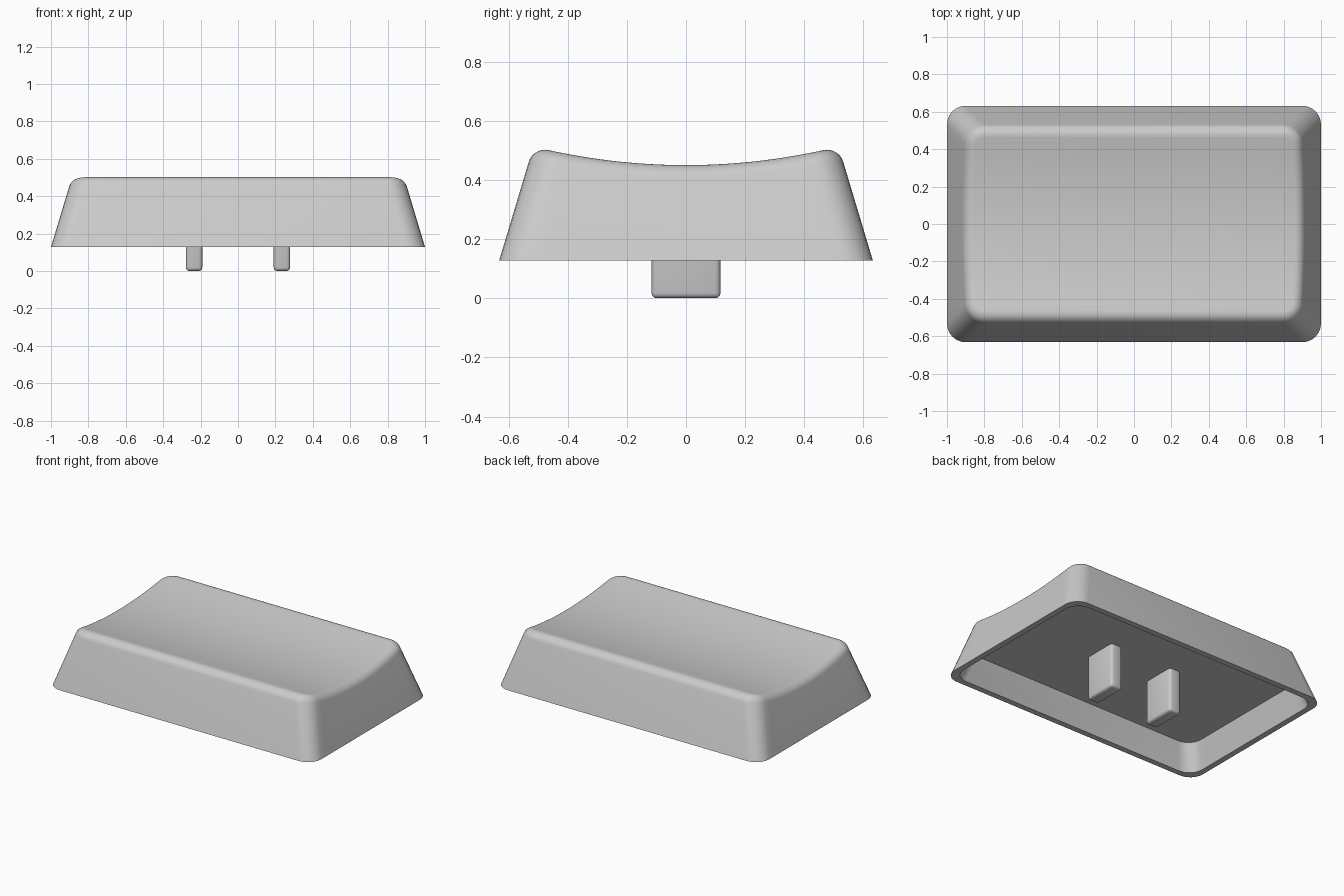
import bpy, bmesh
from math import cos, sin, pi, radians, sqrt, acos, tan
from mathutils import Vector

if "Cube" in bpy.data.objects:
    bpy.data.objects.remove(bpy.data.objects["Cube"], do_unlink=True)

HALF_X, HALF_Y = 1.0, 0.632     # footprint
BASE, VALLEY, CEILING = 0.127, 0.45, 0.30
DRAFT, DISH = 0.3, 0.235        # wall slope and top curvature
CORNER, FILLET, WALL = 0.1, 0.058, 0.04
ARC, SIDE, ROUND = 6, 20, 7     # segment counts

grey = bpy.data.materials.new("light_grey")
grey.use_nodes = True
colour = (0.6, 0.6, 0.6, 1)
grey.diffuse_color = colour
grey.node_tree.nodes["Principled BSDF"].inputs["Base Color"].default_value = colour


def outline():
    """Right half of a rounded rectangle: (corner sign or blend in y, angle)."""
    pts = [(-1, radians(-90 + 90 * i / ARC)) for i in range(ARC + 1)]
    pts += [(-1 + 2 * i / SIDE, 0) for i in range(1, SIDE)]
    return pts + [(1, radians(90 * i / ARC)) for i in range(ARC + 1)]


def point(p, z, inset=0):
    d = DRAFT * (z - BASE) + inset
    blend, a = p
    return Vector((HALF_X - d - CORNER + CORNER * cos(a),
                   blend * (HALF_Y - d - CORNER) + CORNER * sin(a), z))


def dish(y):
    return VALLEY + DISH * y * y


def rim_arc(p):
    """Fillet between the sloping wall and the dished top."""
    z = VALLEY
    for _ in range(12):
        z = dish(point(p, z).y)
    peak = point(p, z)
    down = (point(p, BASE) - peak).normalized()
    a = p[1]
    inward = Vector((-cos(a), -sin(a), -2 * DISH * peak.y * sin(a))).normalized()
    turn = pi - acos(max(-1, min(1, down.dot(inward))))
    reach = FILLET * tan(turn / 2)
    start, end = peak + down * reach, peak + inward * reach
    end.z = dish(end.y)
    w = cos(turn / 2)
    arc = []
    for i in range(ROUND + 1):
        t = i / ROUND
        k0, k1, k2 = (1 - t) ** 2, 2 * t * (1 - t) * w, t * t
        arc.append((start * k0 + peak * k1 + end * k2) / (k0 + k1 + k2))
    return arc


def finish(bm, name):
    bmesh.ops.recalc_face_normals(bm, faces=bm.faces)
    mesh = bpy.data.meshes.new(name)
    bm.to_mesh(mesh)
    bm.free()
    mesh.materials.append(grey)
    ob = bpy.data.objects.new(name, mesh)
    bpy.context.collection.objects.link(ob)
    bpy.ops.object.select_all(action="DESELECT")
    ob.select_set(True)
    bpy.context.view_layer.objects.active = ob
    bpy.ops.object.shade_smooth_by_angle(angle=radians(35))
    return ob


# Shell: cavity ceiling, inner wall, bottom rim, outer wall, fillet, dished top
bm = bmesh.new()
columns = []
for p in outline():
    path = [point(p, CEILING, WALL), point(p, BASE, WALL), point(p, BASE)] + rim_arc(p)
    columns.append([bm.verts.new(v) for v in path])
mirrored = [[bm.verts.new((-v.co.x, v.co.y, v.co.z)) for v in c] for c in columns]
loop = columns + mirrored[::-1]
for i, col in enumerate(loop):
    nxt = loop[(i + 1) % len(loop)]
    for j in range(len(col) - 1):
        bm.faces.new((col[j], nxt[j], nxt[j + 1], col[j + 1]))
for i in range(len(columns) - 1):
    for end in (0, -1):
        bm.faces.new((columns[i][end], columns[i + 1][end],
                      mirrored[i + 1][end], mirrored[i][end]))
finish(bm, "cap_shell")

# Two mounting prongs under the ceiling
for side, name in ((1, "left_prong"), (-1, "right_prong")):
    bm = bmesh.new()
    bmesh.ops.create_cube(bm, size=1)
    for v in bm.verts:
        v.co.x = v.co.x * 0.088 + side * 0.235
        v.co.y *= 0.234
        v.co.z = 0 if v.co.z < 0 else CEILING + 0.01
    edges = [e for e in bm.edges if min(v.co.z for v in e.verts) < 0.1]
    bmesh.ops.bevel(bm, geom=edges, offset=0.018, segments=3, profile=0.5,
                    affect="EDGES")
    finish(bm, name)
